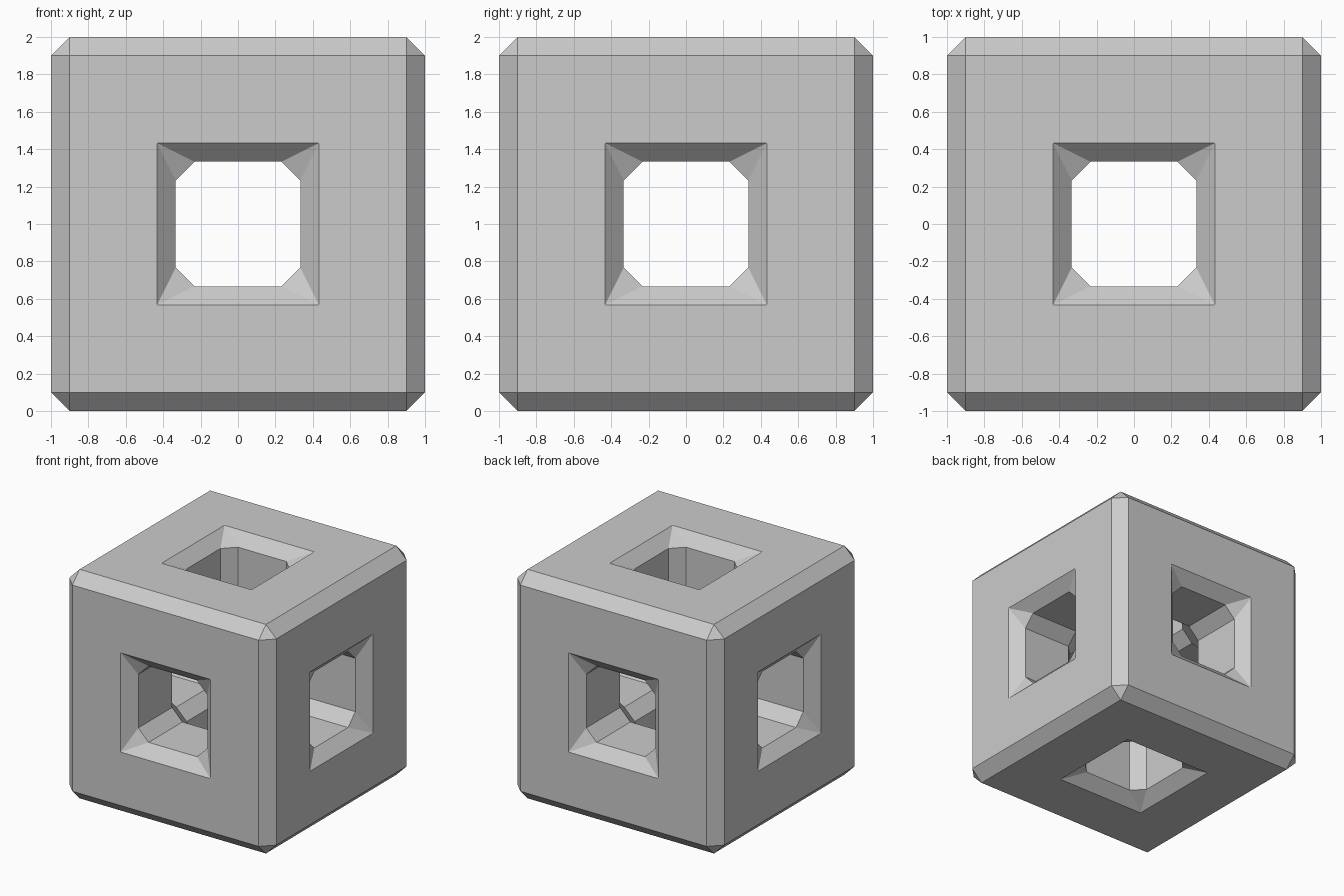
import bpy, bmesh
from itertools import product
from mathutils import Vector

if "Cube" in bpy.data.objects:
    bpy.data.objects.remove(bpy.data.objects["Cube"])

STEP = 2 / 3

# A 3x3x3 block with its middle and six face centres removed
cells = {c for c in product((-1, 0, 1), repeat=3) if c.count(0) < 2}

bm = bmesh.new()
for cell in cells:
    for axis, sign in product(range(3), (-1, 1)):
        nb = list(cell)
        nb[axis] += sign
        if tuple(nb) in cells:
            continue
        n, u, v = Vector(), Vector(), Vector()
        n[axis] = sign
        u[(axis + 1) % 3] = 1
        v = n.cross(u)
        mid = Vector(cell) + n / 2
        quad = [mid + (u * a + v * b) / 2 for a, b in ((-1, -1), (1, -1), (1, 1), (-1, 1))]
        bm.faces.new([bm.verts.new(p * STEP + Vector((0, 0, 1))) for p in quad])
bmesh.ops.remove_doubles(bm, verts=bm.verts[:], dist=0.001)

mesh = bpy.data.meshes.new("pierced_cube")
bm.to_mesh(mesh)
bm.free()
cube = bpy.data.objects.new("pierced_cube", mesh)
bpy.context.collection.objects.link(cube)

# Flat chamfer on every outer, mouth and tunnel edge
bevel = cube.modifiers.new("chamfer", 'BEVEL')
bevel.width = 0.1
bevel.segments = 1
bevel.limit_method = 'ANGLE'
